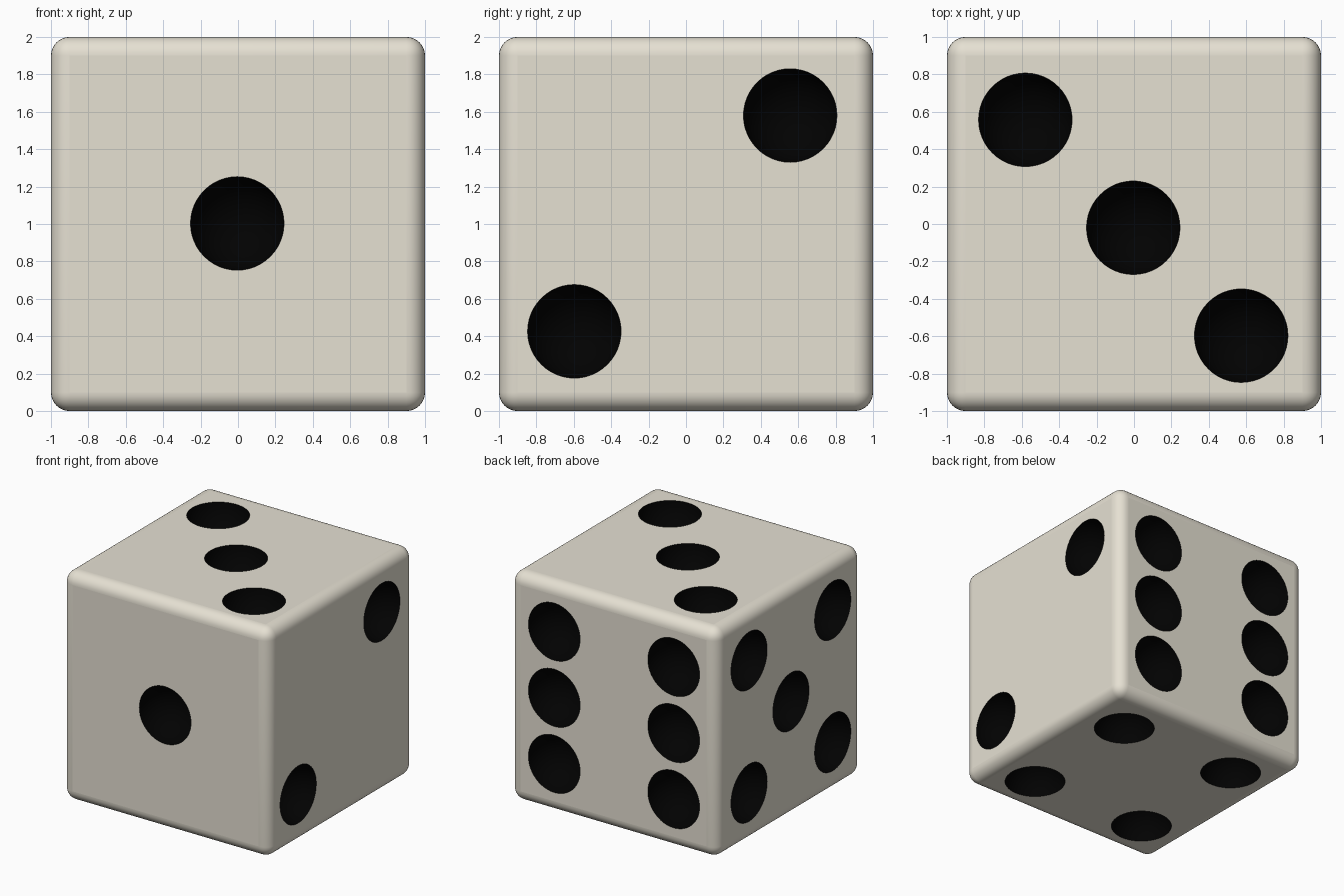
import bpy, bmesh
from mathutils import Matrix, Vector

if "Cube" in bpy.data.objects:
    bpy.data.objects.remove(bpy.data.objects["Cube"])


def material(name, rgb):
    m = bpy.data.materials.new(name)
    m.diffuse_color = (*rgb, 1)
    m.use_nodes = True
    m.node_tree.nodes["Principled BSDF"].inputs["Base Color"].default_value = m.diffuse_color
    return m


ivory = material("ivory", (0.79, 0.75, 0.65))
black = material("black", (0.0005, 0.0005, 0.0005))

ROUND = 0.1       # edge rounding
PIP_R = 0.25
S = 0.577         # pip spacing
CENTRE = Vector((-0.004, -0.02, 1.003))  # pip grid is slightly off centre


def add_object(name, bm):
    mesh = bpy.data.meshes.new(name)
    bm.to_mesh(mesh)
    bm.free()
    mesh.materials.append(ivory)
    mesh.materials.append(black)
    ob = bpy.data.objects.new(name, mesh)
    bpy.context.collection.objects.link(ob)
    return ob


# Rounded cube body
bm = bmesh.new()
bmesh.ops.create_cube(bm, size=2, matrix=Matrix.Translation((0, 0, 1)))
bmesh.ops.bevel(bm, geom=bm.edges[:], offset=ROUND, segments=8,
                profile=0.5, affect='EDGES')
for f in bm.faces:
    f.smooth = f.calc_area() < 1   # large sides stay flat, rounding is smooth
body = add_object("die_body", bm)

# Pip layouts in grid steps, (u, v) along the two axes of each side
one = [(0, 0)]
rising = [(-1, -1), (1, 1)]
falling = [(-1, 1), (1, -1)]
six = [(u, v) for u in (-1, 1) for v in (-1, 0, 1)]

# normal, u axis, v axis, layout of each side
sides = [
    ((0, -1, 0), (1, 0, 0), (0, 0, 1), one),                         # front
    ((1, 0, 0), (0, 1, 0), (0, 0, 1), rising),                       # right
    ((0, 0, 1), (1, 0, 0), (0, 1, 0), falling + one),                # top
    ((0, 0, -1), (1, 0, 0), (0, 1, 0), rising + falling),            # bottom
    ((-1, 0, 0), (0, 1, 0), (0, 0, 1), rising + falling + one),      # left
    ((0, 1, 0), (1, 0, 0), (0, 0, 1), six),                          # back
]

# Balls that scoop the round pips out of the body
bm = bmesh.new()
for n, u, v, layout in sides:
    n, u, v = Vector(n), Vector(u), Vector(v)
    turn = n.to_track_quat('Z', 'Y').to_matrix().to_4x4()
    for a, b in layout:
        p = CENTRE + u * a * S + v * b * S
        for i in range(3):          # centre the ball on its side
            if n[i]:
                p[i] = (1 if i == 2 else 0) + n[i] * 1.0005
        bmesh.ops.create_uvsphere(bm, u_segments=48, v_segments=24,
                                  radius=PIP_R,
                                  matrix=Matrix.Translation(p) @ turn)
for f in bm.faces:
    f.material_index = 1
    f.smooth = True
cutter = add_object("pip_cutter", bm)
cutter.hide_render = True
cutter.hide_viewport = True

cut = body.modifiers.new("pips", 'BOOLEAN')
cut.operation = 'DIFFERENCE'
cut.solver = 'EXACT'
cut.object = cutter
